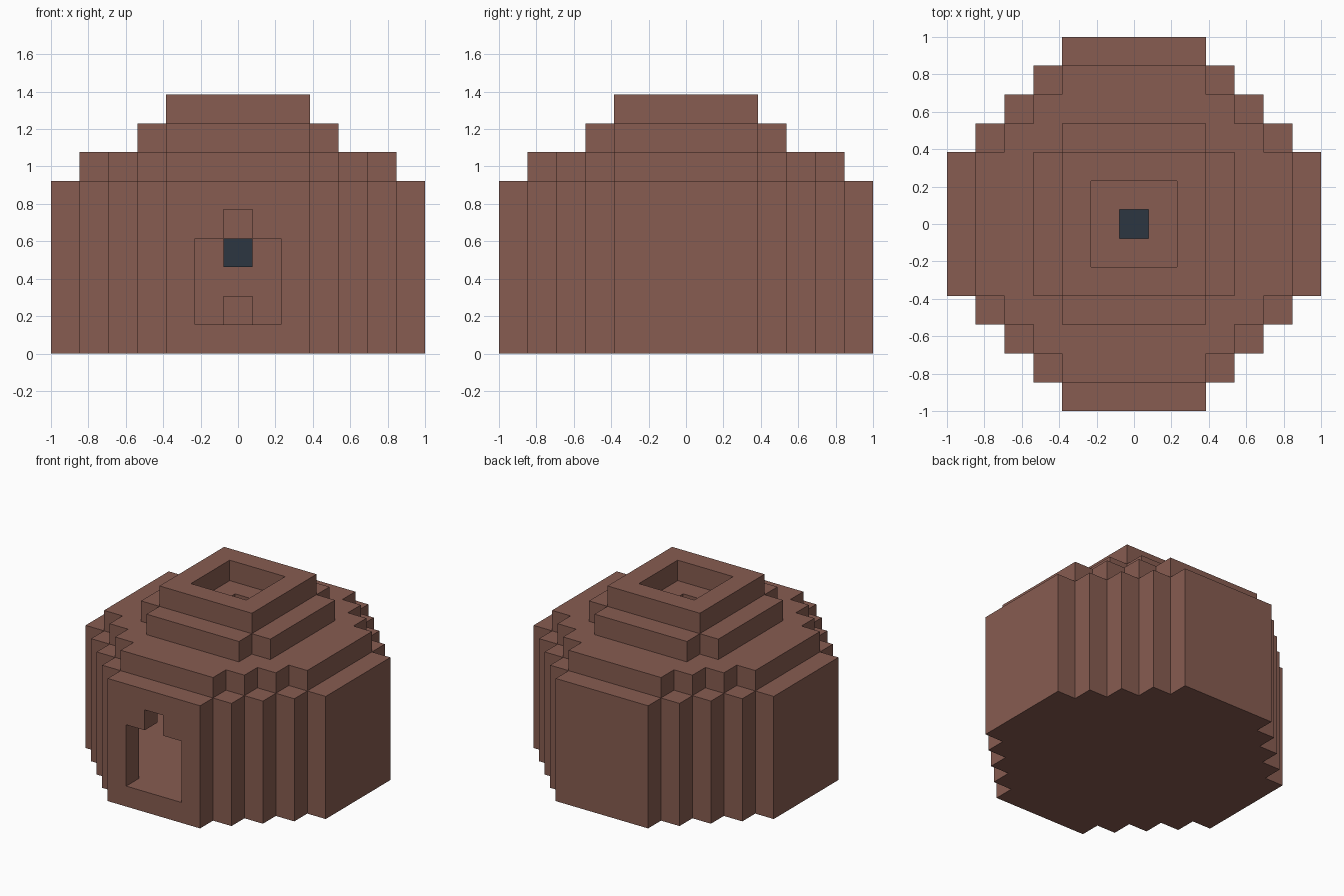
import bpy
import bmesh

cube = bpy.data.objects.get("Cube")
if cube:
    bpy.data.objects.remove(cube, do_unlink=True)

U = 2 / 13  # one building block


def material(name, colour):
    m = bpy.data.materials.new(name)
    m.use_nodes = True
    m.diffuse_color = colour
    m.node_tree.nodes["Principled BSDF"].inputs["Base Color"].default_value = colour
    return m


clay = material("brown_clay", (0.242, 0.107, 0.082, 1))
slate = material("dark_slate", (0.025, 0.037, 0.053, 1))


def stepped(reach, flat):
    """Four-way symmetric outline whose corners step in one block at a time."""
    quarter, x, y = [], reach, flat
    while x >= flat:
        quarter.append((x, y))
        if x > flat:
            quarter.append((x - 1, y))
        x, y = x - 1, y + 1
    outline = []
    for _ in range(4):
        outline += quarter
        quarter = [(-b, a) for a, b in quarter]
    return outline


def prism(name, outline, low, high, mat=clay, along_y=False):
    """Extrude an outline between two levels, upwards or front to back."""
    def place(a, b, h):
        return (a * U, h * U, b * U) if along_y else (a * U, b * U, h * U)
    bm = bmesh.new()
    bottom = [bm.verts.new(place(a, b, low)) for a, b in outline]
    top = [bm.verts.new(place(a, b, high)) for a, b in outline]
    bm.faces.new(bottom)
    bm.faces.new(top)
    for i in range(len(outline)):
        j = (i + 1) % len(outline)
        bm.faces.new((bottom[i], bottom[j], top[j], top[i]))
    bmesh.ops.recalc_face_normals(bm, faces=bm.faces)
    mesh = bpy.data.meshes.new(name)
    bm.to_mesh(mesh)
    bm.free()
    mesh.materials.append(mat)
    obj = bpy.data.objects.new(name, mesh)
    bpy.context.collection.objects.link(obj)
    return obj


def cut(target, cutter):
    """Subtract the cutter from the target, then discard it."""
    cutter.hide_render = True
    mod = target.modifiers.new("opening", "BOOLEAN")
    mod.operation = "DIFFERENCE"
    mod.solver = "EXACT"
    mod.object = cutter
    bpy.context.view_layer.objects.active = target
    bpy.ops.object.modifier_apply(modifier=mod.name)
    bpy.data.objects.remove(cutter, do_unlink=True)


# Main round wall with its floor, chamber and doorway
wall = prism("wall", stepped(6.5, 2.5), 0, 6)
cut(wall, prism("chamber", stepped(5.5, 2.5), 1, 5))
cut(wall, prism("upper_chamber", stepped(4.5, 2.5), 4.5, 6.5))
door = [(-1.5, 1), (1.5, 1), (1.5, 4), (0.5, 4),
        (0.5, 5), (-0.5, 5), (-0.5, 4), (-1.5, 4)]
cut(wall, prism("doorway", door, -7, -5, along_y=True))

# Roof terraces, each with its opening
terraces = [
    ("roof_shoulder", (5.5, 2.5), (2.5, 1.5), 6),
    ("roof_cap", (3.5, 2.5), (0.5, 0.5), 7),
    ("chimney_rim", (2.5, 2.5), (1.5, 1.5), 8),
]
for name, outer, hole, base in terraces:
    tier = prism(name, stepped(*outer), base, base + 1)
    cut(tier, prism("hole", stepped(*hole), base - 0.5, base + 1.5))

# Hearth in the middle of the chamber, with smoke above it
prism("hearth", stepped(0.5, 0.5), 1, 2)
prism("smoke", stepped(0.5, 0.5), 3, 4, slate)
